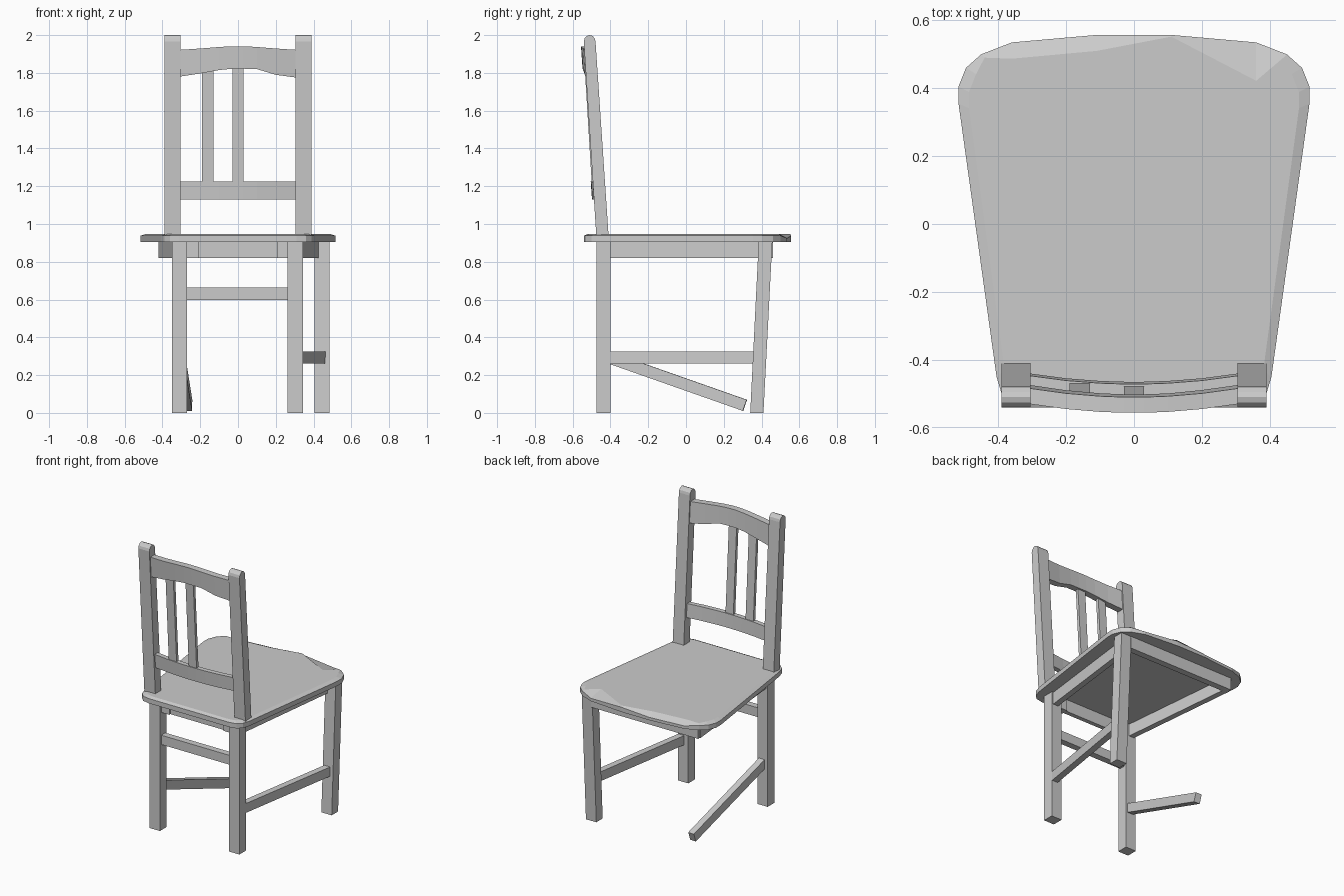
import bpy, bmesh, math
from mathutils import Vector

if "Cube" in bpy.data.objects:
    bpy.data.objects.remove(bpy.data.objects["Cube"])


def make(name, verts, faces):
    mesh = bpy.data.meshes.new(name)
    bm = bmesh.new()
    vs = [bm.verts.new(v) for v in verts]
    for f in faces:
        bm.faces.new([vs[i] for i in f])
    bmesh.ops.recalc_face_normals(bm, faces=bm.faces)
    bm.to_mesh(mesh)
    bm.free()
    ob = bpy.data.objects.new(name, mesh)
    bpy.context.collection.objects.link(ob)
    return ob


def loft(name, rings):
    """Skin a closed solid through rings of equal point count."""
    n, m = len(rings[0]), len(rings)
    faces = [[r * n + i, r * n + (i + 1) % n, (r + 1) * n + (i + 1) % n, (r + 1) * n + i]
             for r in range(m - 1) for i in range(n)]
    faces += [list(range(n)), list(range((m - 1) * n, m * n))]
    return make(name, [p for ring in rings for p in ring], faces)


def post(name, x0, x1, bottom, top):
    """Upright bar; bottom and top are (y0, y1, z)."""
    return loft(name, [[(x0, y0, z), (x1, y0, z), (x1, y1, z), (x0, y1, z)]
                       for y0, y1, z in (bottom, top)])


def beam(name, a, b, w, h, square=False):
    """Bar from a to b; ends are vertical unless square to the axis."""
    a, b = Vector(a), Vector(b)
    side = (b - a).cross(Vector((0, 0, 1))).normalized()
    up = side.cross(b - a).normalized() if square else Vector((0, 0, 1))
    s, u = side * w / 2, up * h / 2
    return loft(name, [[p - s - u, p + s - u, p + s + u, p - s + u] for p in (a, b)])


# seat: rounded wedge with worn, sloping front edge
half = [(.11, .557), (.36, .535), (.45, .5), (.495, .46), (.517, .405), (.517, .355),
        (.405, -.45), (.39, -.5), (.36, -.53), (.31, -.54)]
outline = half + [(-x, y) for x, y in reversed(half)]
worn = {0: (.11, .552), 1: (.36, .422), 2: (.44, .49),
        17: (-.44, .49), 18: (-.36, .487), 19: (-.11, .51)}
low = {1, 18, 19}
rim, top = [], []
for i, (x, y) in enumerate(outline):
    rim.append((x, y, .925 if i in low else .938))
    tx, ty = worn.get(i, (x * .94, y * .96))
    top.append((tx, ty, .948))
loft("seat", [[(x, y, .905) for x, y in outline], rim, top])

# legs: two straight rear ones, one raked; the fourth is broken off
post("back_leg_left", -.35, -.27, (-.475, -.4, 0), (-.475, -.4, .906))
post("back_leg_right", .263, .343, (-.475, -.4, 0), (-.475, -.4, .906))
post("front_leg", .405, .485, (.34, .41, 0), (.385, .457, .906))

# aprons under the seat
beam("front_apron", (-.415, .437, .863), (.41, .437, .863), .045, .086)
beam("back_apron", (-.28, -.43, .863), (.28, -.43, .863), .03, .086)
beam("left_apron", (-.315, -.405, .863), (-.4, .44, .863), .04, .086)
beam("right_apron", (.31, -.405, .863), (.41, .42, .863), .04, .086)
for s in (-1, 1):
    beam("corner_block", (s * .21, -.432, .863), (s * .28, -.432, .863), .05, .086)

# stretchers, the left one hanging loose
beam("back_stretcher", (-.28, -.437, .63), (.28, -.437, .63), .045, .065)
beam("right_stretcher", (.315, -.41, .293), (.44, .36, .293), .045, .065)
beam("loose_stretcher", (-.305, -.41, .294), (-.265, .312, .04), .045, .062, True)

# back posts: leaning side profile with a rounded top
for s in (-1, 1):
    profile = [(-.475, .94), (-.41, .94), (-.479, 1.965)]
    for k in range(1, 6):
        a = math.pi * k / 6
        profile.append((-.51 + .031 * math.cos(a), 1.965 + .035 * math.sin(a)))
    profile.append((-.541, 1.965))
    loft("back_post", [[(s * x, y, z) for y, z in profile] for x in (.305, .39)])


# bowed rails; rows are (x, z bottom, z top)
def rail(name, rows, inner, thick, bow, lean=.07):
    rings = []
    zref = rows[0][1]
    for x, z0, z1 in rows:
        y = inner - bow * (1 - (x / .31) ** 2)
        d0, d1 = lean * (z0 - zref), lean * (z1 - zref)
        rings.append([(x, y - d0, z0), (x, y - d1, z1),
                      (x, y - thick - d1, z1), (x, y - thick - d0, z0)])
    return loft(name, rings)


rail("top_rail", [(-.31, 1.78, 1.922), (-.2, 1.797, 1.929), (-.1, 1.815, 1.937), (-.03, 1.822, 1.941),
                  (.03, 1.822, 1.941), (.1, 1.82, 1.937), (.2, 1.79, 1.929), (.31, 1.775, 1.922)],
     -.474, .046, .025)
rail("lower_rail", [(x, 1.13, 1.225) for x in (-.31, -.2, -.1, -.03, .03, .1, .2, .31)],
     -.44, .033, .025)

# two remaining slats
for x, d in ((-.16, .008), (0, 0)):
    post("back_slat", x - .03, x + .03, (-.498 + d, -.477 + d, 1.2), (-.537 + d, -.516 + d, 1.84))
